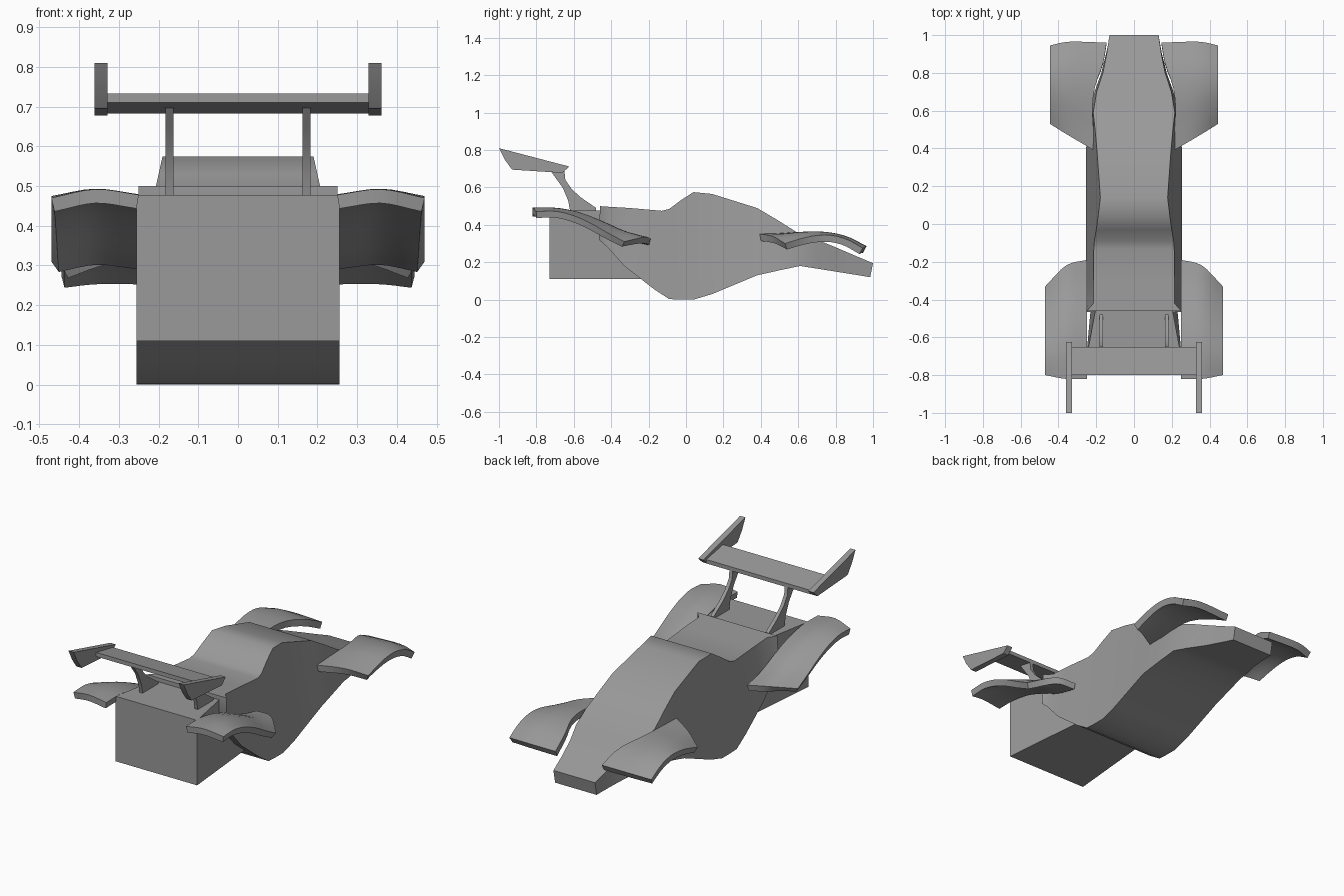
import bpy, math

if "Cube" in bpy.data.objects:
    bpy.data.objects.remove(bpy.data.objects["Cube"])

# dark grey paint shared by all parts
paint = bpy.data.materials.new("dark_grey")
paint.diffuse_color = (.32, .32, .32, 1)
paint.use_nodes = True
paint.node_tree.nodes["Principled BSDF"].inputs["Base Color"].default_value = paint.diffuse_color


def make(name, verts, faces, mirror=False, thick=0.0, angle=30):
    me = bpy.data.meshes.new(name)
    me.from_pydata(verts, [], faces)
    me.materials.append(paint)
    ob = bpy.data.objects.new(name, me)
    bpy.context.collection.objects.link(ob)
    bpy.ops.object.select_all(action='DESELECT')
    ob.select_set(True)
    bpy.context.view_layer.objects.active = ob
    if thick:
        if me.polygons[0].normal.z < 0:
            me.flip_normals()
        m = ob.modifiers.new("thickness", 'SOLIDIFY')
        m.thickness = thick
        m.offset = -1
        bpy.ops.object.modifier_apply(modifier=m.name)
    bpy.ops.object.mode_set(mode='EDIT')
    bpy.ops.mesh.select_all(action='SELECT')
    bpy.ops.mesh.normals_make_consistent(inside=False)
    bpy.ops.object.mode_set(mode='OBJECT')
    bpy.ops.object.shade_smooth_by_angle(angle=math.radians(angle))
    if mirror:
        ob.modifiers.new("mirror", 'MIRROR').use_mirror_merge = False
    return ob


def loft(name, sections, angle=30):
    """Trapezoid sections: y_bottom, y_top, z_bottom, z_top, half widths bottom and top."""
    v, f = [], []
    for yb, yt, zb, zt, wb, wt in sections:
        v += [(-wb, yb, zb), (wb, yb, zb), (wt, yt, zt), (-wt, yt, zt)]
    n = len(sections)
    for i in range(n - 1):
        for k in range(4):
            a, b = i * 4 + k, i * 4 + (k + 1) % 4
            f.append((a, b, b + 4, a + 4))
    f += [(0, 1, 2, 3), tuple(range(4 * n - 4, 4 * n))]
    return make(name, v, f, angle=angle)


def extrude_profile(name, pts, x0, x1, mirror=False):
    n = len(pts)
    v = [(x0, y, z) for y, z in pts] + [(x1, y, z) for y, z in pts]
    f = [tuple(range(n)), tuple(range(n, 2 * n))]
    f += [(i, (i + 1) % n, (i + 1) % n + n, i + n) for i in range(n)]
    return make(name, v, f, mirror)


def sample(vals, t):
    """Smooth (Catmull-Rom) reading of an evenly spaced list."""
    n = len(vals) - 1
    i = min(int(t * n), n - 1)
    u = t * n - i
    b, c = vals[i], vals[i + 1]
    a = vals[i - 1] if i > 0 else 2 * b - c
    d = vals[i + 2] if i + 2 <= n else 2 * c - b
    return b + 0.5 * u * (c - a + u * (2*a - 5*b + 4*c - d + u * (3*(b - c) + d - a)))


def fender(name, columns, thick, rows=12):
    """Columns run inner to outer: x list, y start, y end, z list."""
    v, f = [], []
    wide = (len(columns) - 1) * 4 + 1
    for r in range(rows + 1):
        t = r / rows
        pts = [(sample(xs, t), y0 + (y1 - y0) * t, sample(zs, t)) for xs, y0, y1, zs in columns]
        for c in range(wide):
            s = c / (wide - 1)
            v.append(tuple(sample([p[k] for p in pts], s) for k in range(3)))
    for r in range(rows):
        for c in range(wide - 1):
            a = r * wide + c
            f.append((a, a + 1, a + wide + 1, a + wide))
    return make(name, v, f, True, thick, 40)


# main body shell
loft("body", [
    (-.465, -.46, .32, .50, .255, .25),
    (-.42, -.42, .28, .497, .255, .215),
    (-.33, -.30, .18, .49, .255, .215),
    (-.17, -.13, .055, .475, .255, .213),
    (-.09, -.09, .003, .485, .255, .21),
    (-.03, -.03, 0, .53, .255, .20),
    (.04, .04, 0, .575, .255, .19),
    (.14, .14, .03, .565, .255, .178),
    (.38, .38, .13, .49, .255, .195),
    (.50, .49, .157, .425, .245, .205),
    (.61, .59, .18, .362, .234, .216),
    (.70, .70, .166, .32, .209, .198),
    (.80, .80, .15, .28, .173, .165),
    (.90, .90, .134, .237, .148, .145),
    (.985, 1.0, .12, .195, .13, .13)], angle=50)

# rear engine box, tapering forward into the body
loft("engine_box", [(-.73, -.73, .11, .478, .255, .255),
                    (-.24, -.30, .11, .478, .21, .175)])

# front fenders
fender("front_fender", [
    ([.215, .215, .22, .205, .165, .145], .392, .96, [.352, .355, .363, .36, .335, .283]),
    ([.34] * 6, .465, .965, [.338, .351, .363, .36, .337, .286]),
    ([.445] * 6, .53, .945, [.300, .326, .343, .344, .322, .275])], .037)

# rear fenders, running from the tail forward
fender("rear_fender", [
    ([.25] * 6, -.82, -.19, [.478, .478, .455, .41, .355, .325]),
    ([.36] * 6, -.82, -.22, [.492, .492, .47, .425, .37, .335]),
    ([.47] * 6, -.80, -.33, [.47, .474, .453, .413, .36, .31])], .035)

# rear wing with end plates and curved supports
extrude_profile("rear_wing", [(-.80, .733), (-.65, .705), (-.65, .683), (-.80, .71)], -.33, .33)
extrude_profile("wing_end_plate", [(-1, .81), (-.625, .712), (-.66, .678), (-.93, .695),
                                   (-.97, .75)], .328, .361, True)
extrude_profile("wing_support", [(-.73, .697), (-.65, .69), (-.645, .64), (-.61, .59), (-.56, .545),
                                 (-.48, .49), (-.48, .475), (-.62, .475), (-.63, .53),
                                 (-.66, .60), (-.70, .655)], .163, .183, True)
